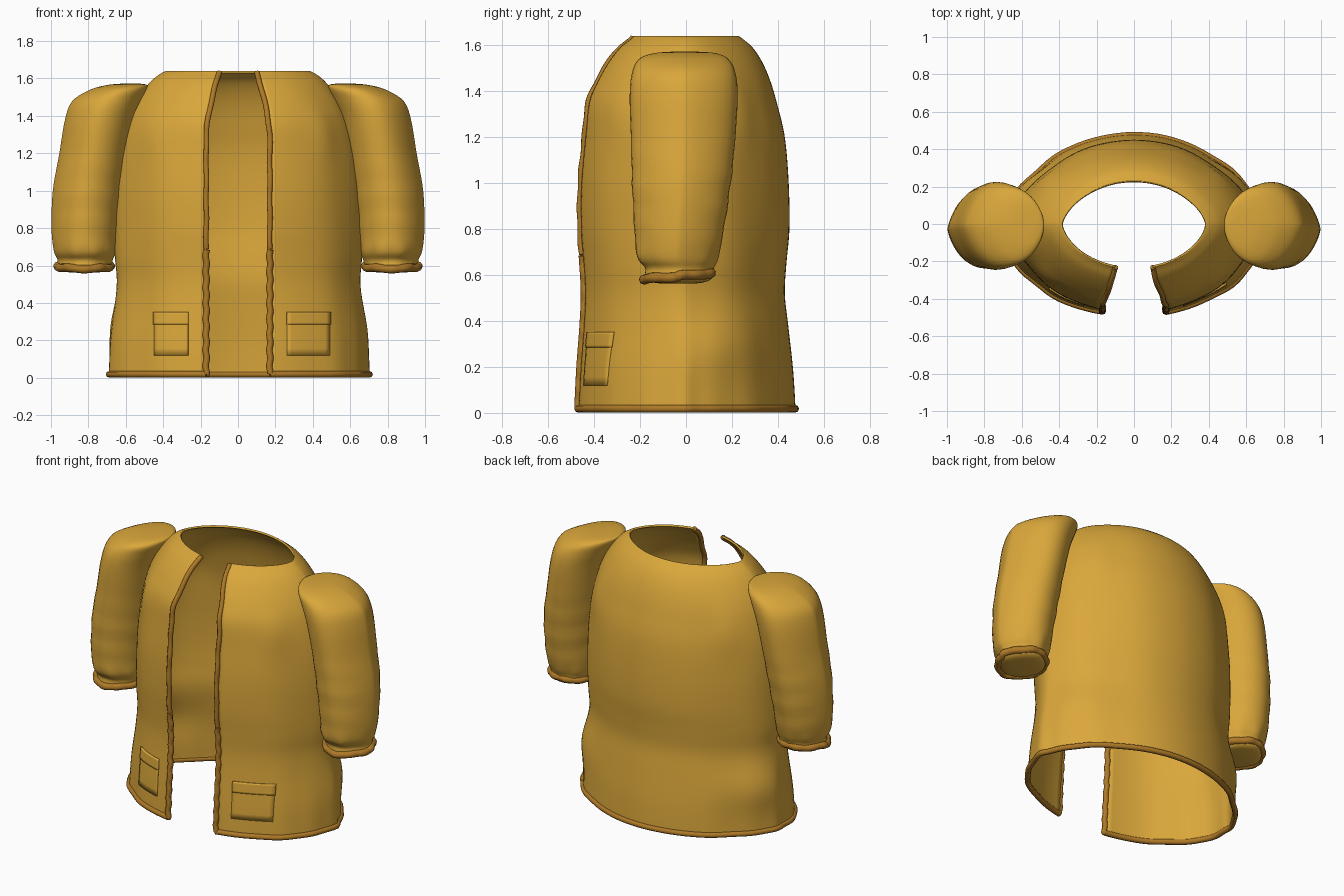
import bpy, math
from math import sin, cos, pi, exp

cube = bpy.data.objects.get("Cube")
if cube:
    bpy.data.objects.remove(cube, do_unlink=True)


def material(name, color):
    m = bpy.data.materials.new(name)
    m.use_nodes = True
    m.diffuse_color = (*color, 1)
    m.node_tree.nodes["Principled BSDF"].inputs["Base Color"].default_value = (*color, 1)
    return m


MUSTARD = material("mustard cloth", (0.70, 0.385, 0.043))
TRIM = material("brown trim", (0.42, 0.19, 0.02))


def spline(rows, u):
    """Smooth curve through rows of numbers, u counted in rows."""
    i = min(int(u), len(rows) - 2)
    f = u - i
    p = [rows[max(0, min(len(rows) - 1, i + k))] for k in (-1, 0, 1, 2)]
    return [0.5 * (2 * b + (c - a) * f + (2 * a - 5 * b + 4 * c - d) * f * f
                   + (3 * b - a - 3 * c + d) * f ** 3) for a, b, c, d in zip(*p)]


def power(v, e):
    return math.copysign(abs(v) ** e, v)


def smooth(ob, angle=50):
    bpy.ops.object.select_all(action='DESELECT')
    ob.select_set(True)
    bpy.context.view_layer.objects.active = ob
    bpy.ops.object.shade_smooth_by_angle(angle=math.radians(angle))


def loft(name, rows, mat, closed=False, thickness=0, mirror=False):
    """Skin rows of points; closed rows become a capped tube."""
    n = len(rows[0])
    verts = [p for r in rows for p in r]
    faces = []
    for i in range(len(rows) - 1):
        for j in range(n if closed else n - 1):
            k = (j + 1) % n
            faces.append((i * n + j, i * n + k, (i + 1) * n + k, (i + 1) * n + j))
    if closed:
        faces.append(tuple(reversed(range(n))))
        faces.append(tuple(range(len(verts) - n, len(verts))))
    me = bpy.data.meshes.new(name)
    me.from_pydata(verts, [], faces)
    me.materials.append(mat)
    ob = bpy.data.objects.new(name, me)
    bpy.context.collection.objects.link(ob)
    smooth(ob)
    if thickness:
        s = ob.modifiers.new("thickness", 'SOLIDIFY')
        s.thickness, s.offset = thickness, -1
    if mirror:
        ob.modifiers.new("mirror", 'MIRROR')


def piping(name, points, radius, cyclic=False, mirror=False):
    """Round cord along a path."""
    cu = bpy.data.curves.new(name, 'CURVE')
    cu.dimensions = '3D'
    cu.bevel_depth, cu.bevel_resolution, cu.use_fill_caps = radius, 2, True
    s = cu.splines.new('POLY')
    s.points.add(len(points) - 1)
    for sp, p in zip(s.points, points):
        sp.co = (*p, 1)
    s.use_cyclic_u = cyclic
    cu.materials.append(TRIM)
    ob = bpy.data.objects.new(name, cu)
    bpy.context.collection.objects.link(ob)
    bpy.ops.object.select_all(action='DESELECT')
    ob.select_set(True)
    bpy.context.view_layer.objects.active = ob
    bpy.ops.object.convert(target='MESH')
    ob = bpy.context.object
    smooth(ob, 60)
    if mirror:
        ob.modifiers.new("mirror", 'MIRROR')


# Body profile: height, half width, front depth, back depth
BODY = [(.01, .695, .483, .475), (.05, .695, .482, .475), (.2, .685, .475, .465),
        (.38, .66, .463, .445), (.52, .65, .458, .43), (.65, .66, .465, .437),
        (.8, .66, .477, .45), (1.0, .655, .477, .447), (1.2, .635, .46, .43),
        (1.35, .6, .445, .395), (1.45, .56, .4, .365), (1.53, .51, .35, .33),
        (1.59, .46, .3, .29), (1.625, .415, .255, .25), (1.64, .385, .24, .23)]
LAST = len(BODY) - 1


def level(z):
    lo, hi = 0, LAST
    for _ in range(30):
        mid = (lo + hi) / 2
        lo, hi = (mid, hi) if spline(BODY, mid)[0] < z else (lo, mid)
    return lo


def body_point(u, t, out=0):
    """Point on the coat; t is the angle from the front centre toward the left."""
    z, a, front, back = spline(BODY, u)
    c = cos(t)
    y = -front * c ** (1 + .12 * z) if c > 0 else back * abs(c) ** 1.32
    r = out + .005 * sin(9 * t + 1.5 * z) * abs(sin(t)) * min(1, (1.7 - z) * 1.5)
    r += .008 * sin(17 * t) * max(0, .5 - z) * sin(t) ** 2
    # Soft chest folds running down from the shoulders
    r += .012 * exp(-((abs(sin(t)) - .74) / .1) ** 2 - ((z - 1.3) / .13) ** 2)
    # Skirt swelling out behind the hips
    r += .028 * exp(-((math.acos(c) - 2) / .4) ** 2 - ((z - .3) / .13) ** 2)
    return ((a + r) * sin(t), y - r * c, z)


def edge_angle(u):
    z, a = spline(BODY, u)[:2]
    gap = .17 - .07 * max(0, (z - 1.3) / .34) ** 1.5
    return math.asin(gap / a)


SEG = 96
rows = []
for i in range(65):
    u = LAST * i / 64
    t0 = edge_angle(u)
    rows.append([body_point(u, t0 + (2 * pi - 2 * t0) * j / SEG) for j in range(SEG + 1)])
loft("coat_body", rows, MUSTARD, thickness=.012)

# Hem and front edge piping
piping("hem_trim", [(x, y, .018) for x, y, z in rows[0]], .017)
split = level(.69)
for side, sign in (("left", 1), ("right", -1)):
    lower, upper = [], []
    for i in range(161):
        u = LAST * i / 160
        x, y, z = body_point(u, sign * edge_angle(u))
        if u <= split:
            lower.append((x + .003 * sin(z * 75), y, max(z, .018)))
        else:
            upper.append((x + .002 * sin(z * 31), y + .002 * sin(z * 40), z - .008))
    piping(side + "_lower_front_trim", lower, .017)
    piping(side + "_upper_front_trim", upper, .015)


# Pockets: curved patches that follow the coat
def patch(name, x0, x1, z0, z1, out, thick):
    grid = []
    for i in range(7):
        u = level(z0 + (z1 - z0) * i / 6)
        a = spline(BODY, u)[1]
        grid.append([body_point(u, math.asin((x0 + (x1 - x0) * j / 10) / a), out)
                     for j in range(11)])
    loft(name, grid, MUSTARD, thickness=thick)


for side, x0, x1 in (("left", .262, .485), ("right", -.445, -.265)):
    patch(side + "_pocket", x0, x1, .12, .34, .006, .01)
    patch(side + "_pocket_flap", x0 - .002, x1 + .002, .285, .352, .01, .014)

# Sleeves: height, inner x, outer x, front y, back y
SLEEVE = [(.562, .76, .89, -.1, .03), (.57, .7, .94, -.155, .085),
          (.59, .68, .965, -.18, .115), (.63, .67, .965, -.18, .12),
          (.68, .655, .985, -.215, .14), (.8, .645, .997, -.225, .165),
          (1.0, .62, .99, -.235, .195), (1.2, .59, .955, -.24, .215),
          (1.38, .55, .925, -.245, .225), (1.48, .51, .885, -.235, .215),
          (1.54, .485, .79, -.205, .185), (1.565, .485, .70, -.14, .13),
          (1.572, .52, .63, -.06, .05)]
RING = 40


def sleeve_ring(u):
    """Rounded toward the body, narrowing to a soft ridge on the outside."""
    z, x0, x1, y0, y1 = spline(SLEEVE, u)
    ring = []
    for j in range(RING):
        t = 2 * pi * j / RING
        wrinkle = 1 + .014 * sin(z * 42 + 2 * sin(t)) * max(0, 1 - abs(z - .92) * 3)
        wrinkle += .025 * sin(9 * t) * max(0, 1 - abs(z - .66) * 14)
        across = power(sin(t), 1.45 if cos(t) > 0 else 1.1)
        rx = (x1 - x0) / 2 * (wrinkle if cos(t) < .8 else 1)
        ring.append(((x0 + x1) / 2 + rx * cos(t),
                     (y0 + y1) / 2 + (y1 - y0) / 2 * wrinkle * across, z))
    return ring


count = (len(SLEEVE) - 1) * 5
sleeve = [sleeve_ring(i / 5) for i in range(count + 1)]
loft("sleeves", sleeve, MUSTARD, closed=True, mirror=True)

# Gathered cuffs
cuff = []
for j in range(72):
    t = 2 * pi * j / 72
    ruffle = .003 * sin(11 * t)
    across = power(sin(t), 1.4 if cos(t) > 0 else 1.1)
    cuff.append((.822 + (.142 + ruffle) * cos(t), -.035 + (.145 + ruffle) * across,
                 .595 + .012 * sin(t) + .003 * sin(5 * t)))
piping("cuffs", cuff, .022, cyclic=True, mirror=True)
